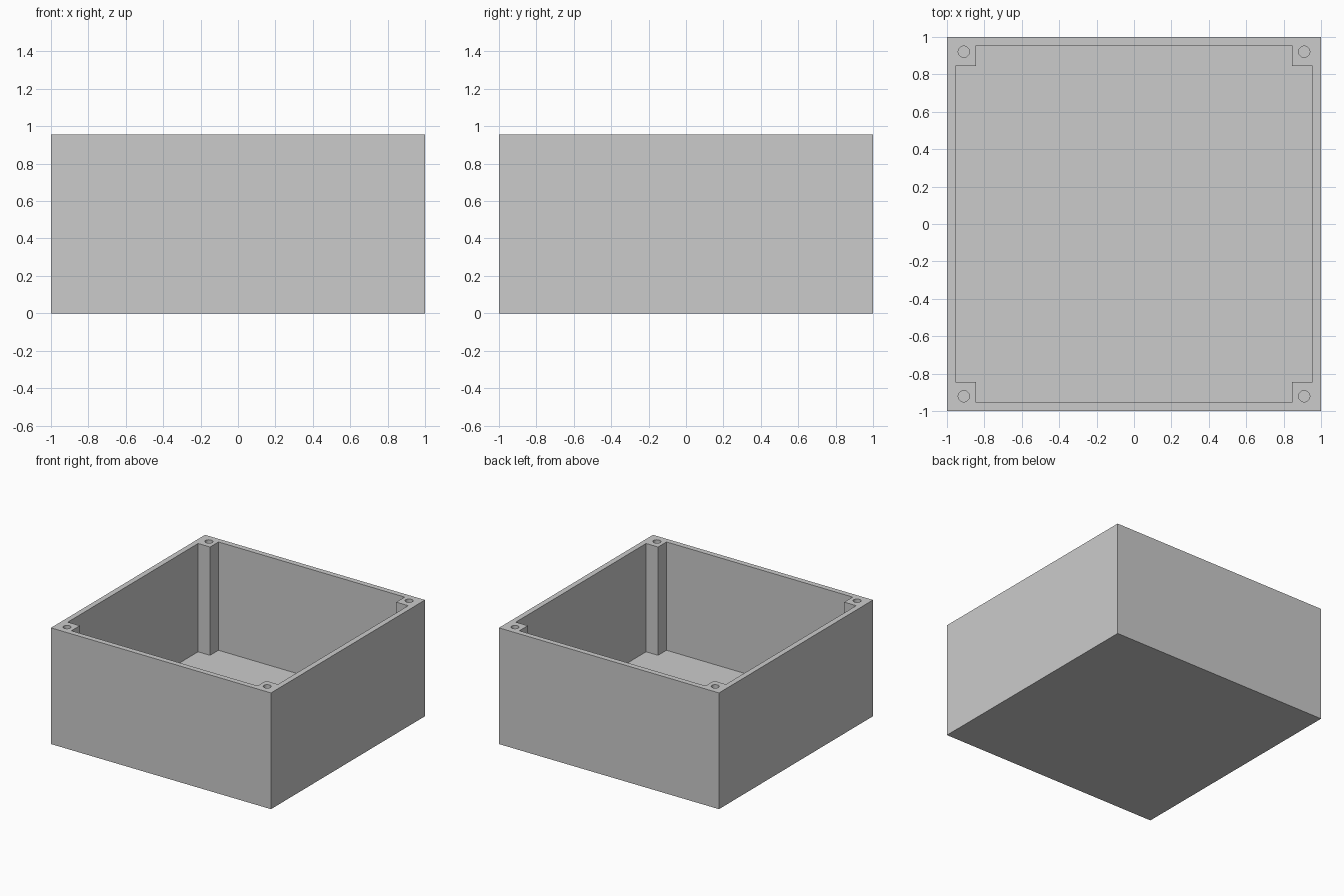
import bpy, bmesh
from math import cos, sin, pi

HEIGHT = 0.955
FLOOR = 0.065
INNER = 0.955      # half width of the cavity
POST = 0.846       # inner edge of the corner posts
HOLE = (0.91, 0.921)
HOLE_RADIUS = 0.03

cube = bpy.data.objects.get("Cube")
if cube:
    bpy.data.objects.remove(cube, do_unlink=True)

grey = bpy.data.materials.new("plain grey")
grey.use_nodes = True
grey.diffuse_color = (0.6, 0.6, 0.6, 1)
grey.node_tree.nodes["Principled BSDF"].inputs["Base Color"].default_value = (0.6, 0.6, 0.6, 1)


def prism(name, outline, bottom, top):
    """Extrude a flat outline upwards into a closed solid."""
    bm = bmesh.new()
    face = bm.faces.new([bm.verts.new((x, y, bottom)) for x, y in outline])
    extruded = bmesh.ops.extrude_face_region(bm, geom=[face])["geom"]
    verts = [v for v in extruded if isinstance(v, bmesh.types.BMVert)]
    bmesh.ops.translate(bm, verts=verts, vec=(0, 0, top - bottom))
    bmesh.ops.recalc_face_normals(bm, faces=bm.faces[:])
    mesh = bpy.data.meshes.new(name)
    bm.to_mesh(mesh)
    bm.free()
    mesh.materials.append(grey)
    obj = bpy.data.objects.new(name, mesh)
    bpy.context.collection.objects.link(obj)
    return obj


def cut(target, cutter):
    """Subtract the cutter from the target and remove it."""
    cutter.hide_render = True
    mod = target.modifiers.new("cut", "BOOLEAN")
    mod.operation = "DIFFERENCE"
    mod.solver = "EXACT"
    mod.object = cutter
    bpy.context.view_layer.objects.active = target
    bpy.ops.object.modifier_apply(modifier=mod.name)
    bpy.data.objects.remove(cutter, do_unlink=True)


CORNERS = [(1, 1), (-1, 1), (-1, -1), (1, -1)]

# Solid block for the outer walls and floor
box = prism("open_box", CORNERS, 0, HEIGHT)

# Cavity with notched corners, leaving a square post in each one
notch = [(INNER, POST), (POST, POST), (POST, INNER)]
cavity = []
for sx, sy in CORNERS:
    points = notch if sx * sy > 0 else notch[::-1]
    cavity += [(sx * x, sy * y) for x, y in points]
cut(box, prism("cavity_cutter", cavity, FLOOR, HEIGHT + 0.1))

# Screw hole down each corner post
for sx, sy in CORNERS:
    circle = [(sx * HOLE[0] + HOLE_RADIUS * cos(2 * pi * i / 32),
               sy * HOLE[1] + HOLE_RADIUS * sin(2 * pi * i / 32)) for i in range(32)]
    cut(box, prism("hole_cutter", circle, FLOOR, HEIGHT + 0.1))

# Smooth hole walls, sharp box edges
bpy.ops.object.select_all(action="DESELECT")
box.select_set(True)
bpy.context.view_layer.objects.active = box
bpy.ops.object.shade_smooth_by_angle(angle=pi / 6)
